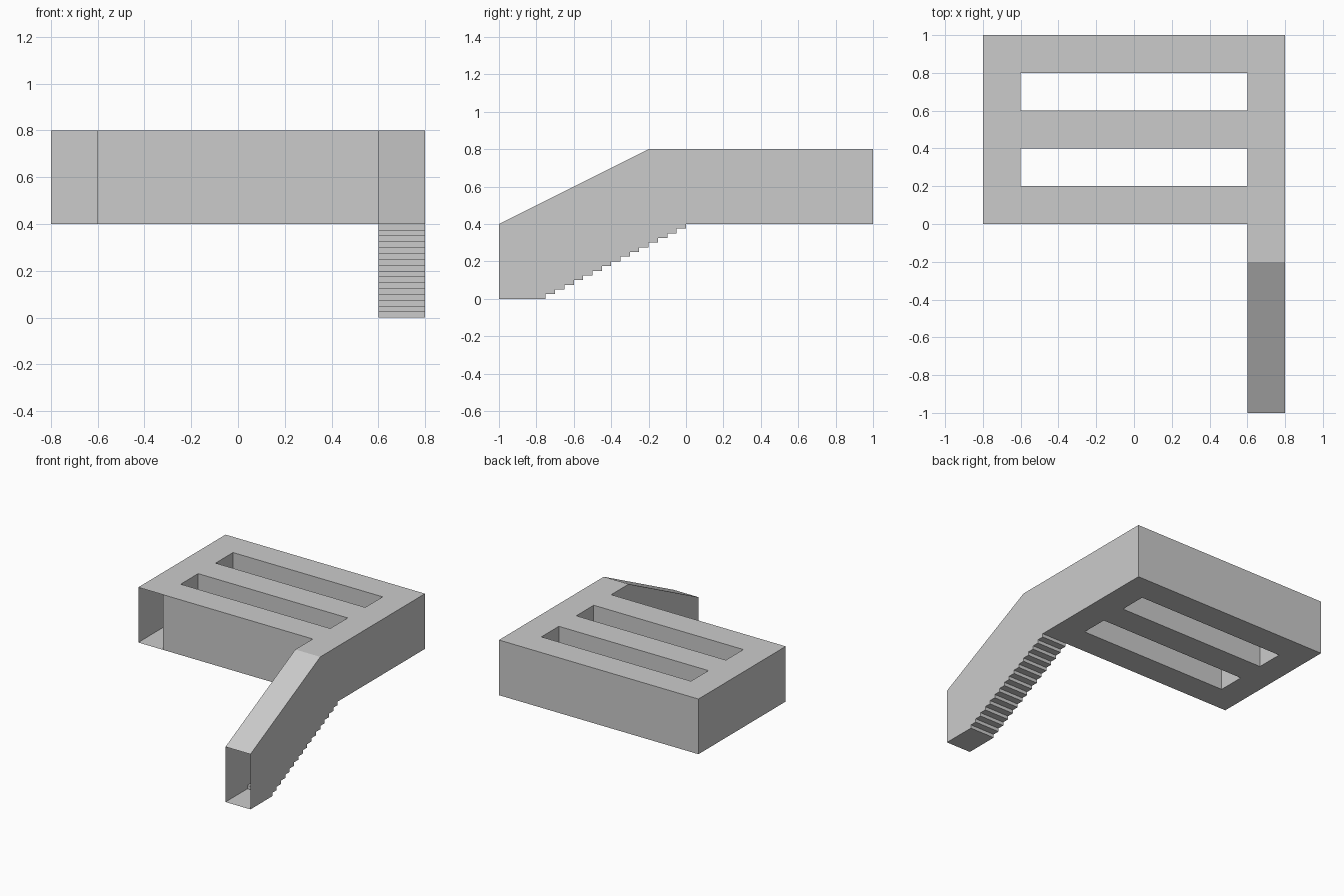
import bpy, bmesh

if "Cube" in bpy.data.objects:
    bpy.data.objects.remove(bpy.data.objects["Cube"])


def make_object(name, faces):
    """Build a thin open shell from a list of polygons."""
    bm = bmesh.new()
    for pts in faces:
        bm.faces.new([bm.verts.new(p) for p in pts])
    bmesh.ops.remove_doubles(bm, verts=bm.verts, dist=1e-4)
    me = bpy.data.meshes.new(name)
    bm.to_mesh(me)
    bm.free()
    ob = bpy.data.objects.new(name, me)
    bpy.context.collection.objects.link(ob)
    return ob


# Corridor ladder: floor plan cells, two side halls joined by three cross halls
XS = [-0.8, -0.6, 0.6, 0.8]
YS = [0, 0.2, 0.4, 0.6, 0.8, 1.0]
Z0, Z1 = 0.4, 0.8
cells = {(i, j) for i in range(3) for j in range(5) if i != 1 or j % 2 == 0}
doorways = {(0, 0), (2, 0)}  # front ends of both side halls are open

floor, ceiling, walls = [], [], []
for i, j in sorted(cells):
    xa, xb, ya, yb = XS[i], XS[i + 1], YS[j], YS[j + 1]
    c = [(xa, ya), (xb, ya), (xb, yb), (xa, yb)]
    floor.append([(x, y, Z0) for x, y in reversed(c)])
    ceiling.append([(x, y, Z1) for x, y in c])
    for k, (di, dj) in enumerate([(0, -1), (1, 0), (0, 1), (-1, 0)]):
        if (i + di, j + dj) in cells or (k == 0 and (i, j) in doorways):
            continue
        p, q = c[k], c[(k + 1) % 4]
        walls.append([(*p, Z0), (*q, Z0), (*q, Z1), (*p, Z1)])
make_object("corridor_floor", floor)
make_object("corridor_ceiling", ceiling)
make_object("corridor_walls", walls)

# Stairwell: side profiles in (y, z), open at both ends
XA, XB = 0.6, 0.8
STEPS, RUN, RISE = 16, 0.05, 0.025
stairs = [(-1.0, 0.0), (-0.75, 0.0)]
for n in range(STEPS):
    y, z = -0.75 + n * RUN, (n + 1) * RISE
    stairs.append((y, z))
    if n < STEPS - 1:
        stairs.append((y + RUN, z))
roof = [(0.0, 0.8), (-0.2, 0.8), (-1.0, 0.4)]


def strip(profile):
    return [[(XA, *p), (XA, *q), (XB, *q), (XB, *p)]
            for p, q in zip(profile, profile[1:])]


make_object("stair_floor", strip(stairs))
make_object("stair_ceiling", strip(roof))
outline = stairs + roof
make_object("stair_walls", [[(XB, *p) for p in outline],
                            [(XA, *p) for p in reversed(outline)]])
